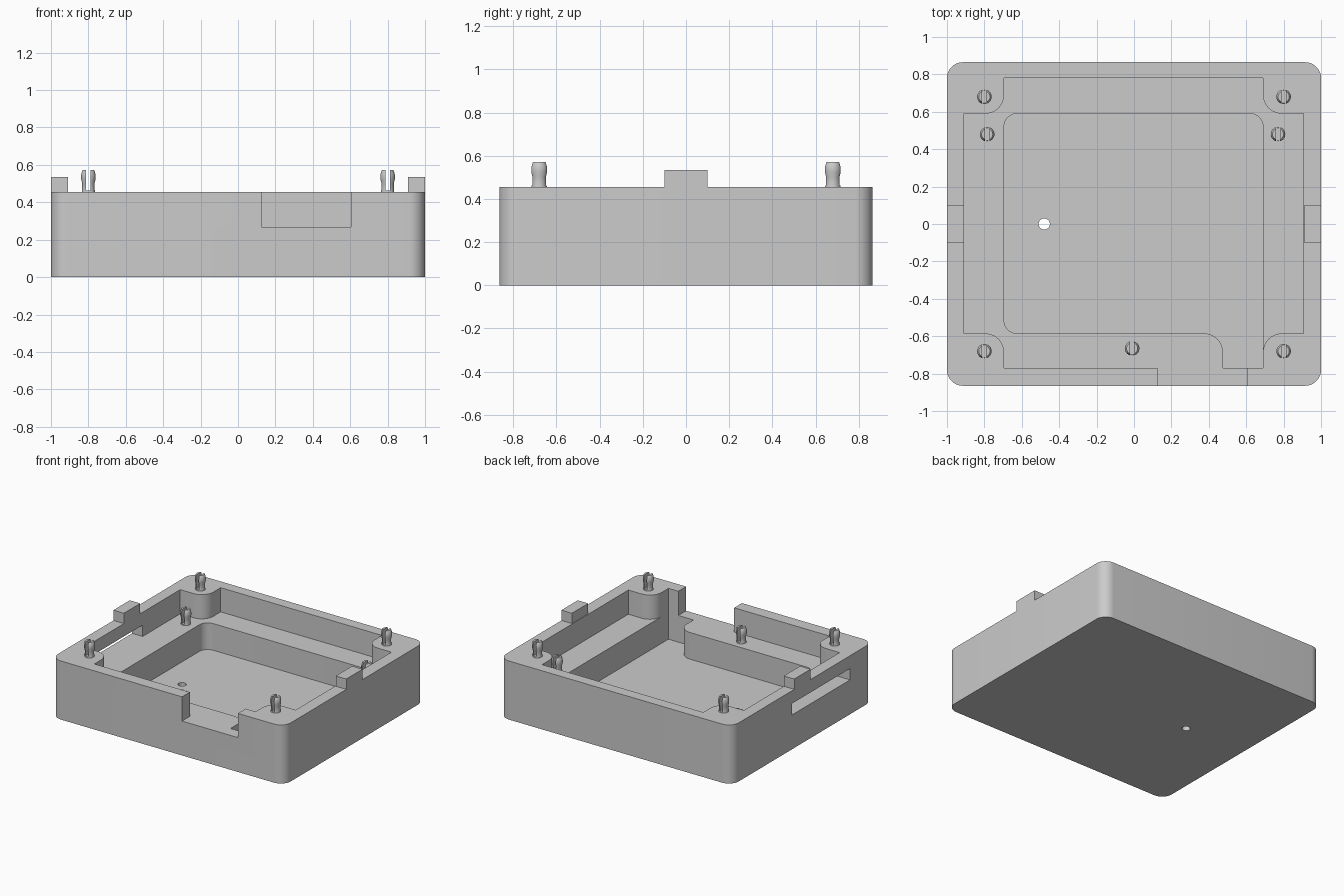
import bpy, bmesh, math
from mathutils import Vector

cube = bpy.data.objects.get("Cube")
if cube:
    bpy.data.objects.remove(cube, do_unlink=True)

TOP, LEDGE, FLOOR = 0.455, 0.267, 0.06
SEGMENTS = 10

grey = bpy.data.materials.new("light_grey")
grey.use_nodes = True
grey.diffuse_color = (0.6, 0.6, 0.6, 1)
grey.node_tree.nodes["Principled BSDF"].inputs["Base Color"].default_value = (0.6, 0.6, 0.6, 1)


def add_object(name, mesh):
    obj = bpy.data.objects.new(name, mesh)
    bpy.context.collection.objects.link(obj)
    if not mesh.materials:
        mesh.materials.append(grey)
    return obj


def fillet(corners):
    """Turn (x, y, radius) corners into an outline with rounded corners."""
    outline = []
    for i, (x, y, r) in enumerate(corners):
        p = Vector((x, y))
        if r == 0:
            outline.append(p)
            continue
        a = (Vector(corners[i - 1][:2]) - p).normalized()
        b = (Vector(corners[(i + 1) % len(corners)][:2]) - p).normalized()
        for s in range(SEGMENTS + 1):
            t = s / SEGMENTS * math.pi / 2
            outline.append(p + a * r * (1 - math.sin(t)) + b * r * (1 - math.cos(t)))
    return outline


def prism(name, outline, z0, z1):
    bm = bmesh.new()
    face = bm.faces.new([bm.verts.new((p[0], p[1], z0)) for p in outline])
    top = bmesh.ops.extrude_face_region(bm, geom=[face])["geom"]
    bmesh.ops.translate(bm, vec=(0, 0, z1 - z0),
                        verts=[v for v in top if isinstance(v, bmesh.types.BMVert)])
    bmesh.ops.recalc_face_normals(bm, faces=bm.faces)
    mesh = bpy.data.meshes.new(name)
    bm.to_mesh(mesh)
    bm.free()
    return add_object(name, mesh)


def box(name, x0, x1, y0, y1, z0, z1):
    return prism(name, [(x0, y0), (x1, y0), (x1, y1), (x0, y1)], z0, z1)


def cut(obj, cutters):
    """Subtract the cutters from the object, then discard them."""
    for c in cutters:
        c.hide_render = True
        mod = obj.modifiers.new(c.name, "BOOLEAN")
        mod.operation, mod.solver, mod.object = "DIFFERENCE", "EXACT", c
    graph = bpy.context.evaluated_depsgraph_get()
    mesh = bpy.data.meshes.new_from_object(obj.evaluated_get(graph))
    obj.modifiers.clear()
    obj.data = mesh
    for c in cutters:
        bpy.data.objects.remove(c, do_unlink=True)


def smooth(obj):
    bpy.ops.object.select_all(action="DESELECT")
    obj.select_set(True)
    bpy.context.view_layer.objects.active = obj
    bpy.ops.object.shade_smooth_by_angle(angle=math.radians(30))


# Case body with rounded vertical corners
case = prism("case", fillet([(-1, -0.865, 0.085), (1, -0.865, 0.085),
                             (1, 0.865, 0.085), (-1, 0.865, 0.085)]), 0, TOP)

# Upper pocket leaves four rounded corner bosses
L, R, F, B = -0.695, 0.69, -0.585, 0.59
upper = prism("upper_pocket", fillet([
    (L, -0.77, 0), (R, -0.77, 0), (R, F, 0.1), (0.905, F, 0),
    (0.905, B, 0), (R, B, 0.1), (R, 0.78, 0), (L, 0.78, 0),
    (L, B, 0.1), (-0.91, B, 0), (-0.91, F, 0), (L, F, 0.1)]), LEDGE, TOP + 0.1)

# Lower pocket with a channel running to the front wall
lower = prism("lower_pocket", fillet([
    (L, F, 0.07), (0.475, F, 0.1), (0.475, -0.77, 0),
    (R, -0.77, 0), (R, B, 0.07), (L, B, 0.07)]), FLOOR, LEDGE + 0.05)

# Front notch, side window and floor hole
notch = box("notch", 0.125, 0.605, -1, -0.75, LEDGE, TOP + 0.1)
window = box("window", -1.1, -0.88, F, 0.13, LEDGE, 0.355)
hole = prism("hole", [(-0.48 + 0.03 * math.cos(a * math.tau / 32),
                       0.03 * math.sin(a * math.tau / 32)) for a in range(32)], -0.1, 0.12)
cut(case, [upper, lower, notch, window, hole])
smooth(case)

# Locating tabs on the side walls
for name, side in (("left_tab", 1), ("right_tab", -1)):
    box(name, *sorted((side, side * 0.91)), -0.1, 0.1, TOP, 0.535)

# Snap peg: turned profile with a slot splitting it
bm = bmesh.new()
profile = [(0, -0.005), (0.036, -0.005), (0.033, 0.02), (0.033, 0.045), (0.039, 0.07),
           (0.039, 0.09), (0.033, 0.113), (0.03, 0.117), (0, 0.117)]
verts = [bm.verts.new((r, 0, z)) for r, z in profile]
edges = [bm.edges.new(pair) for pair in zip(verts, verts[1:])]
bmesh.ops.spin(bm, geom=verts + edges, axis=(0, 0, 1), cent=(0, 0, 0),
               angle=math.tau, steps=24)
bmesh.ops.remove_doubles(bm, verts=bm.verts, dist=0.0005)
bmesh.ops.recalc_face_normals(bm, faces=bm.faces)
peg_mesh = bpy.data.meshes.new("peg")
bm.to_mesh(peg_mesh)
bm.free()
peg = add_object("peg", peg_mesh)
cut(peg, [box("slot", -0.012, 0.012, -0.1, 0.1, 0.008, 0.2)])
smooth(peg)

# Pegs on the corner bosses and on the ledge
places = [(x, y, TOP) for x in (-0.8, 0.8) for y in (-0.68, 0.68)]
places += [(-0.785, 0.48, LEDGE), (0.77, 0.48, LEDGE), (-0.01, -0.665, LEDGE)]
for i, place in enumerate(places):
    obj = peg if i == 0 else add_object("peg", peg.data)
    obj.location = place
    obj.name = f"{'boss' if place[2] == TOP else 'ledge'}_peg_{i + 1}"
